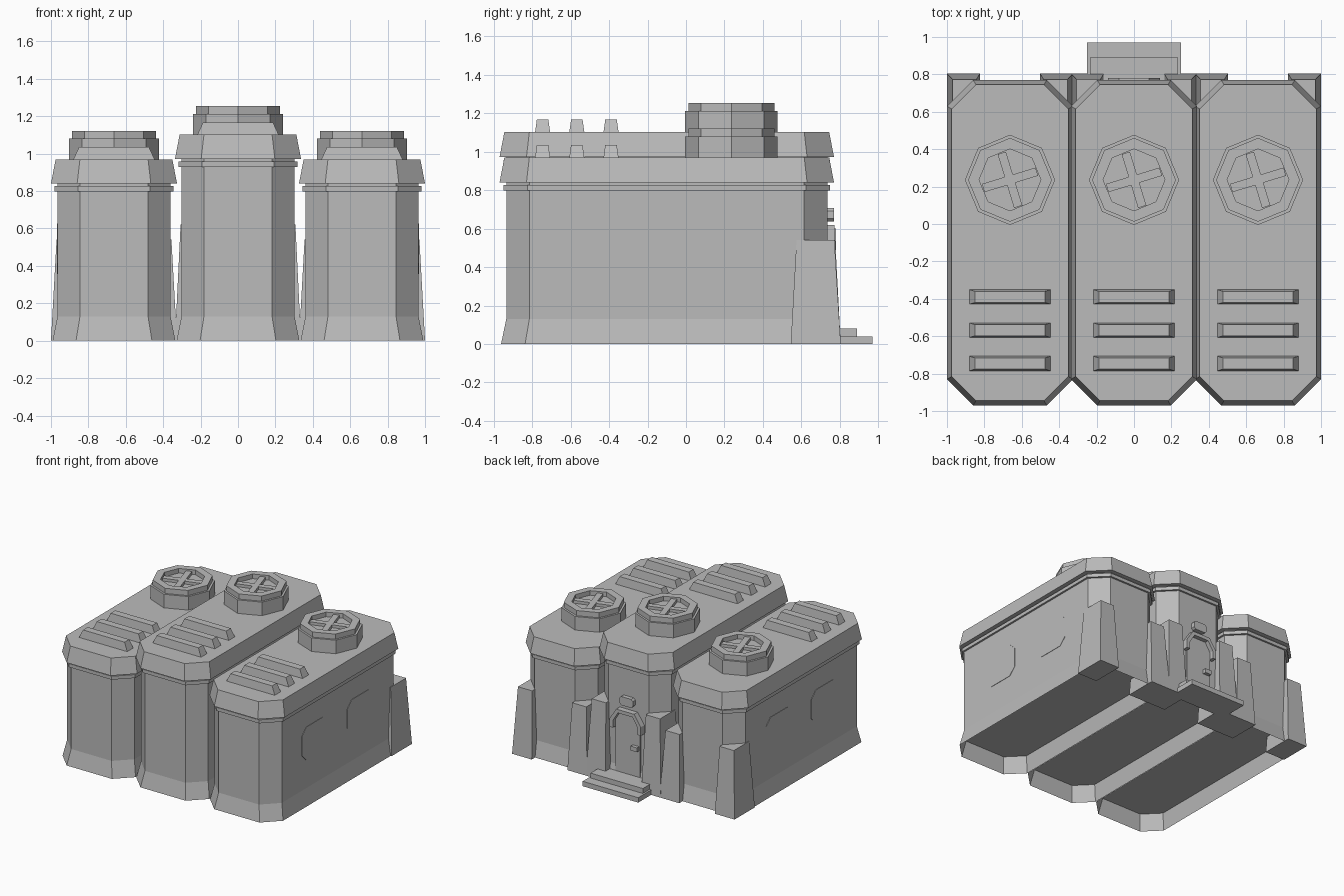
import bpy, bmesh, math
from mathutils import Matrix

if "Cube" in bpy.data.objects:
    bpy.data.objects.remove(bpy.data.objects["Cube"], do_unlink=True)

grey = bpy.data.materials.new("concrete grey")
grey.use_nodes = True
colour = (0.5, 0.5, 0.5, 1)
grey.diffuse_color = colour
grey.node_tree.nodes["Principled BSDF"].inputs["Base Color"].default_value = colour

YC = -0.1       # middle of the halls along y
SPACING = 0.663
BACK = 0.735    # rear wall plane


def octagon(hx, hy, cut):
    """Rectangle with chamfered corners, counter-clockwise."""
    return [(hx, -hy + cut), (hx, hy - cut), (hx - cut, hy), (cut - hx, hy),
            (-hx, hy - cut), (-hx, cut - hy), (cut - hx, -hy), (hx - cut, -hy)]


def rect(x0, x1, y0, y1):
    return [(x0, y0), (x1, y0), (x1, y1), (x0, y1)]


def ring(r, n=8):
    return [(r * math.cos(i * math.tau / n), r * math.sin(i * math.tau / n)) for i in range(n)]


def loft(name, sections, matrix=Matrix(), caps=True):
    """Skin a stack of (outline, height) sections."""
    bm = bmesh.new()
    loops = [[bm.verts.new((x, y, z)) for x, y in pts] for pts, z in sections]
    for low, high in zip(loops, loops[1:]):
        n = len(low)
        for i in range(n):
            j = (i + 1) % n
            bm.faces.new((low[i], low[j], high[j], high[i]))
    if caps:
        bm.faces.new(loops[0][::-1])
        bm.faces.new(loops[-1])
    bm.transform(matrix)
    mesh = bpy.data.meshes.new(name)
    bm.to_mesh(mesh)
    bm.free()
    mesh.materials.append(grey)
    ob = bpy.data.objects.new(name, mesh)
    bpy.context.collection.objects.link(ob)
    return ob


def at(x, y, z=0):
    return Matrix.Translation((x, y, z))


def hall(side, x, eave, buttress_top):
    here = at(x, YC)
    # Flared hollow foot, walls, eave band and sloped roof
    wall = octagon(0.302, 0.835, 0.12)
    loft(side + "_foot", [(octagon(0.328, 0.862, 0.125), 0), (wall, 0.13)], here, caps=False)
    loft(side + "_walls", [(wall, 0.13), (wall, eave)], here)
    band = octagon(0.317, 0.85, 0.125)
    loft(side + "_eave_band", [(band, eave - 0.042), (band, eave - 0.014)], here)
    top = eave + 0.13
    loft(side + "_roof", [(octagon(0.337, 0.87, 0.14), eave),
                          (octagon(0.312, 0.845, 0.13), top)], here)
    # Roof vents
    for i in range(3):
        loft(f"{side}_vent_{i + 1}",
             [(rect(-0.217, 0.217, -0.039, 0.039), 0),
              (rect(-0.187, 0.187, -0.03, 0.03), 0.065)], at(x, -0.39 - 0.178 * i, top))
    # Fan housing with a recessed cap and crossed blades
    fan = at(x, 0.236, top)
    loft(side + "_fan_housing", [(ring(0.241), 0), (ring(0.241), 0.11)], fan)
    loft(side + "_fan_cap", [(ring(0.224), 0.105), (ring(0.224), 0.152),
                             (ring(0.165), 0.152), (ring(0.165), 0.115)], fan)
    for i in range(2):
        turn = Matrix.Rotation(math.radians(17 + 90 * i), 4, "Z")
        blade = rect(-0.15, 0.15, -0.023, 0.023)
        loft(f"{side}_fan_blade_{i + 1}", [(blade, 0.113), (blade, 0.138 + 0.002 * i)], fan @ turn)
    # Tapered buttresses on the rear corners
    for s, label in ((-1, "right"), (1, "left")):
        mirror = at(x, 0) @ Matrix.Scale(s, 4, (1, 0, 0))
        ob = loft(f"{side}_{label}_buttress",
                  [(rect(0.16, 0.337, 0.545, 0.805), 0),
                   (rect(0.18, 0.307, 0.575, 0.772), buttress_top)], mirror)
        if s < 0:
            ob.data.flip_normals()


hall("right", -SPACING, 0.84, 0.54)
hall("centre", 0, 0.972, 0.62)
hall("left", SPACING, 0.84, 0.54)

# Octagonal windows on the outer side walls
for s, label in ((-1, "right"), (1, "left")):
    for i, y in enumerate((-0.395, 0.188)):
        pane = octagon(0.135, 0.166, 0.057)
        face = at(s * (SPACING + 0.302), y, 0.493) @ Matrix.Rotation(s * math.pi / 2, 4, "Y")
        loft(f"{label}_window_{i + 1}", [(pane, -0.002), (pane, 0.003)], face)

# Upright outlines on the rear wall: local x, z up, local z pointing out of the wall
rear = at(0, BACK) @ Matrix.Rotation(math.pi / 2, 4, "X") @ Matrix.Scale(-1, 4, (0, 0, 1))


def rear_plate(name, outline, depth):
    ob = loft(name, [(outline, -0.005), (outline, depth)], rear)
    ob.data.flip_normals()


rear_plate("door", [(-0.11, 0.08), (0.11, 0.08), (0.11, 0.5), (0.065, 0.575),
                    (-0.065, 0.575), (-0.11, 0.5)], 0.012)
rear_plate("door_hood", [(0.14, 0.44), (0.14, 0.51), (0.08, 0.6), (-0.08, 0.6),
                         (-0.14, 0.51), (-0.14, 0.44), (-0.11, 0.44), (-0.11, 0.5),
                         (-0.065, 0.572), (0.065, 0.572), (0.11, 0.5), (0.11, 0.44)], 0.046)
rear_plate("door_handle", rect(-0.1, -0.045, 0.295, 0.33), 0.04)
rear_plate("blank_sign", [(x, z + 0.672) for x, z in octagon(0.06, 0.035, 0.015)], 0.034)

# Entrance steps
for name, hx, y1, h in (("upper_step", 0.235, 0.89, 0.08), ("lower_step", 0.25, 0.97, 0.04)):
    tread = rect(-hx, hx, 0.735, y1)
    loft(name, [(tread, 0), (tread, h)])
